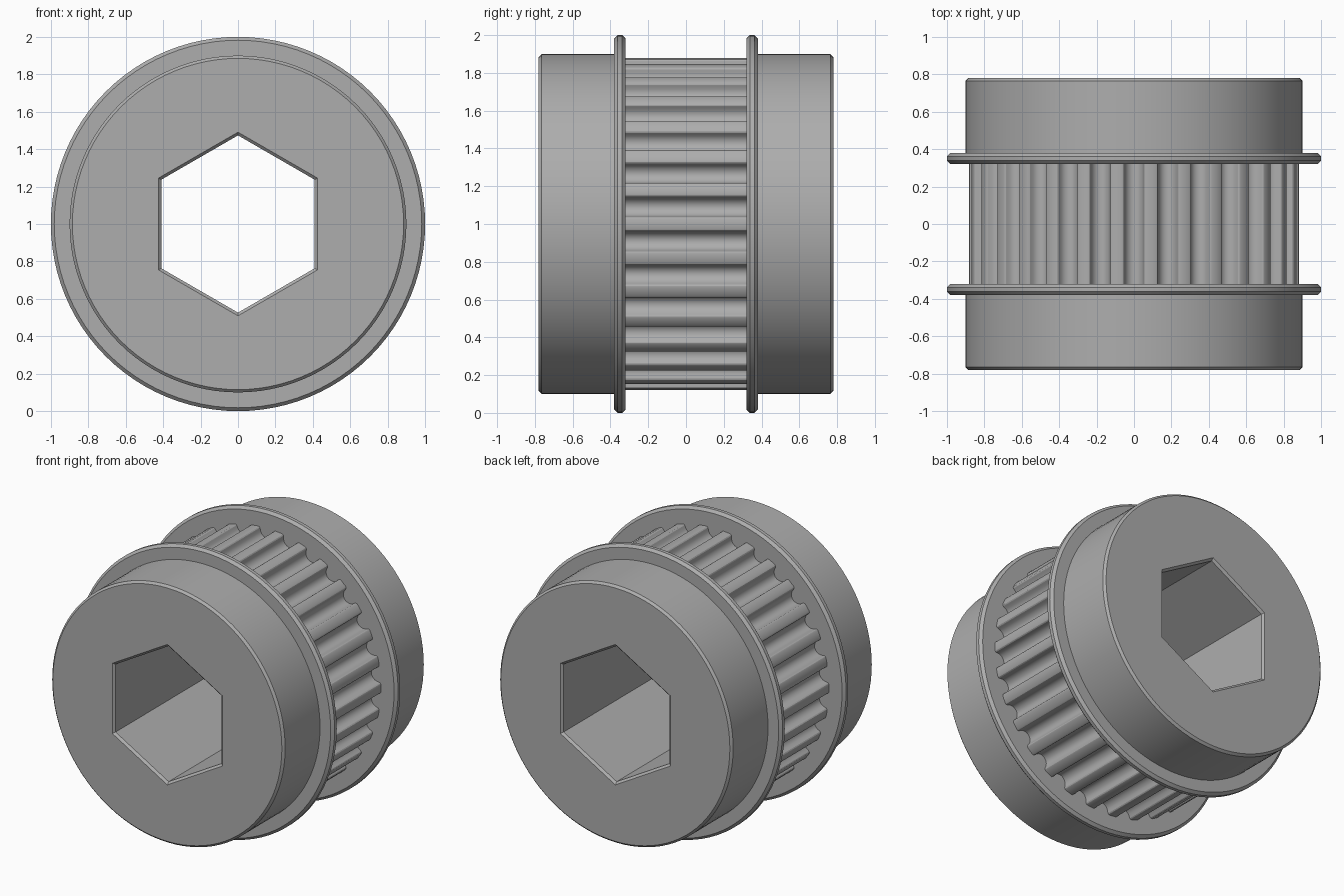
import bpy
import bmesh
from math import sin, cos, pi, radians, degrees

if "Cube" in bpy.data.objects:
    bpy.data.objects.remove(bpy.data.objects["Cube"])

SEGS = 96
MID_Z = 1.0

steel = bpy.data.materials.new("brushed_grey")
steel.diffuse_color = (0.42, 0.42, 0.42, 1)
steel.use_nodes = True
steel.node_tree.nodes["Principled BSDF"].inputs["Base Color"].default_value = steel.diffuse_color


def circle(r, y):
    return [(r * cos(2 * pi * i / SEGS), y, r * sin(2 * pi * i / SEGS)) for i in range(SEGS)]


def hexagon(apothem, y):
    """Hexagon with a corner pointing up, sampled like the circles."""
    pts = []
    for i in range(SEGS):
        a = 2 * pi * i / SEGS
        local = (degrees(a) - 90 + 360 + 1e-6) % 60 - 30
        r = apothem / cos(radians(local))
        pts.append((r * cos(a), y, r * sin(a)))
    return pts


def loft(name, rings, mirror=False, angle=25):
    """Skin a list of equal-length rings, optionally mirrored across y."""
    bm = bmesh.new()
    for s in ((1, -1) if mirror else (1,)):
        vs = [[bm.verts.new((x, s * y, z + MID_Z)) for x, y, z in ring] for ring in rings]
        for a, b in zip(vs, vs[1:]):
            for i in range(len(a)):
                j = (i + 1) % len(a)
                quad = (a[i], a[j], b[j], b[i])
                bm.faces.new(quad if s > 0 else quad[::-1])
    bmesh.ops.remove_doubles(bm, verts=bm.verts, dist=1e-5)
    mesh = bpy.data.meshes.new(name)
    bm.to_mesh(mesh)
    bm.free()
    obj = bpy.data.objects.new(name, mesh)
    bpy.context.collection.objects.link(obj)
    mesh.materials.append(steel)
    bpy.ops.object.select_all(action='DESELECT')
    obj.select_set(True)
    bpy.context.view_layer.objects.active = obj
    bpy.ops.object.shade_smooth_by_angle(angle=radians(angle))
    return obj


# Bored hubs: hexagonal bore, chamfered mouth, end face, outer wall
loft("bored_hubs", [
    hexagon(0.41, 0), hexagon(0.41, 0.765), hexagon(0.425, 0.78),
    circle(0.885, 0.78), circle(0.90, 0.765), circle(0.90, 0.36)], mirror=True)

# Belt guide flanges with chamfered rims
loft("flanges", [
    circle(0.87, 0.38), circle(0.982, 0.38), circle(1.0, 0.362),
    circle(1.0, 0.338), circle(0.982, 0.32), circle(0.78, 0.32)], mirror=True)

# Toothed ring: round-bottomed grooves between narrow rounded teeth
TEETH, R, GROOVE = 30, 0.882, 0.053
groove = [(-0.068, 0), (-0.060, 0.003), (-0.055, 0.009)]
groove += [(-GROOVE * cos(pi * k / 10), 0.018 + GROOVE * sin(pi * k / 10)) for k in range(11)]
groove += [(0.055, 0.009), (0.060, 0.003), (0.068, 0)]
outline = []
for k in range(TEETH):
    mid = 2 * pi * (k + 0.5) / TEETH
    for t, depth in groove:
        a = mid + t / R
        outline.append(((R - depth) * cos(a), (R - depth) * sin(a)))
    a = mid + pi / TEETH
    outline.append((R * cos(a), R * sin(a)))
loft("toothed_ring", [[(x, y, z) for x, z in outline] for y in (0.33, -0.33)][::-1])

# Make every surface face outward
for obj in bpy.context.scene.objects:
    bm = bmesh.new()
    bm.from_mesh(obj.data)
    if obj.name == "toothed_ring":
        out = sum(f.normal.dot(f.calc_center_median() - obj.location) * f.calc_area()
                  - f.normal.z * MID_Z * f.calc_area() for f in bm.faces)
    else:
        out = sum(f.normal.y * f.calc_center_median().y * f.calc_area()
                  for f in bm.faces if abs(f.calc_center_median().y) > 0.375)
    if out < 0:
        bmesh.ops.reverse_faces(bm, faces=bm.faces)
    bm.to_mesh(obj.data)
    bm.free()
